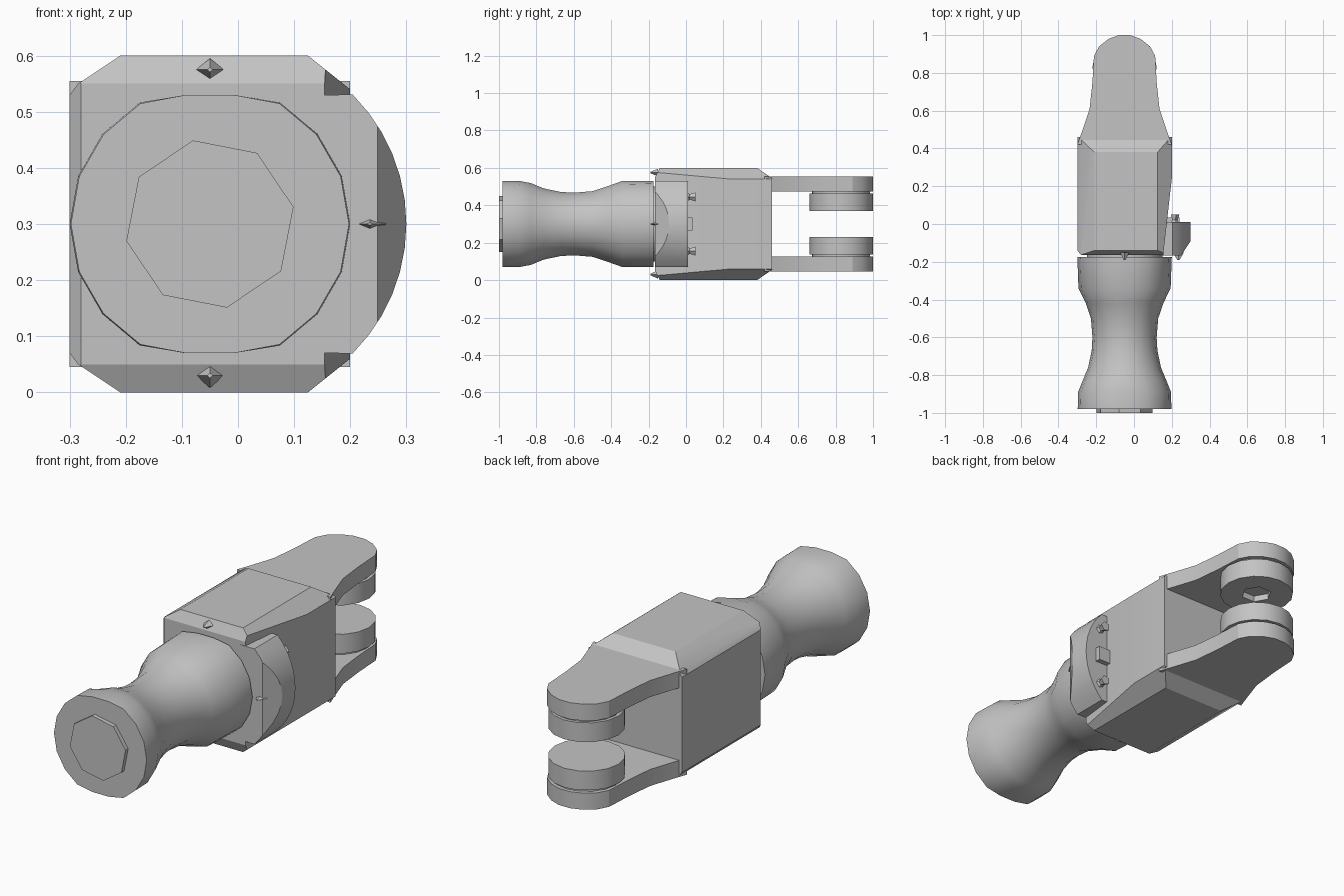
import bpy, bmesh, math
from mathutils import Vector

old = bpy.data.objects.get("Cube")
if old:
    bpy.data.objects.remove(old)

CX, CZ = -0.05, 0.3  # long axis of the model

grey = bpy.data.materials.new("plain_grey")
grey.use_nodes = True
grey.diffuse_color = (0.55, 0.55, 0.55, 1)
grey.node_tree.nodes["Principled BSDF"].inputs["Base Color"].default_value = (0.55, 0.55, 0.55, 1)


def finish(name, bm, smooth=None):
    bmesh.ops.recalc_face_normals(bm, faces=bm.faces[:])
    mesh = bpy.data.meshes.new(name)
    bm.to_mesh(mesh)
    bm.free()
    mesh.materials.append(grey)
    obj = bpy.data.objects.new(name, mesh)
    bpy.context.collection.objects.link(obj)
    if smooth:
        bpy.ops.object.select_all(action='DESELECT')
        obj.select_set(True)
        bpy.context.view_layer.objects.active = obj
        bpy.ops.object.shade_smooth_by_angle(angle=math.radians(smooth))
    return obj


def loft(sections):
    """Closed skin through equal-length rings of points."""
    bm = bmesh.new()
    rings = [[bm.verts.new(p) for p in s] for s in sections]
    n = len(rings[0])
    for a, b in zip(rings, rings[1:]):
        for i in range(n):
            j = (i + 1) % n
            bm.faces.new((a[i], a[j], b[j], b[i]))
    bm.faces.new(rings[0])
    bm.faces.new(rings[-1])
    return bm


def along_y(pts, y0, y1):
    return loft([[(x, y, z) for x, z in pts] for y in (y0, y1)])


def along_z(pts, z0, z1):
    return loft([[(x, y, z) for x, y in pts] for z in (z0, z1)])


def circle(n, r, cx, cy, start=0.0):
    return [(cx + r * math.cos(start + math.tau * i / n),
             cy + r * math.sin(start + math.tau * i / n)) for i in range(n)]


def cut(bm, co, no):
    """Slice away everything on the outer side of a plane and cap it."""
    bmesh.ops.bisect_plane(bm, geom=bm.verts[:] + bm.edges[:] + bm.faces[:],
                           plane_co=co, plane_no=Vector(no).normalized(), clear_outer=True)
    bmesh.ops.holes_fill(bm, edges=[e for e in bm.edges if e.is_boundary])


# Main block with chamfered corners
half = [(0.2, 0.54), (0.125, 0.6), (-0.21, 0.6), (-0.285, 0.55), (-0.3, 0.53)]
outline = half + [(x, 2 * CZ - z) for x, z in reversed(half)]
bm = along_y(outline, -0.165, 0.46)
cut(bm, (0.2, 0.24, 0), (0.4, -0.045, 0))       # tapered side
cut(bm, (-0.3, -0.14, 0), (-0.025, -0.02, 0))   # front side bevel
for s in (1, -1):
    cut(bm, (0, -0.14, CZ + s * 0.3), (0, -0.05, s * 0.025))
    cut(bm, (0, 0.38, CZ + s * 0.3), (0, 0.055, s * 0.08))
finish("main_block", bm, 20)

# Curved flange on the side
arc = [(-0.026 + 0.326 * math.cos(a), CZ + 0.326 * math.sin(a))
       for a in [math.radians(-45 + 7.5 * i) for i in range(13)]]
bm = along_y(arc + [(0.13, 0.53), (0.13, 0.07)], -0.167, 0.01)
cut(bm, (0.3, -0.09, 0), (0.075, -0.05, 0))
finish("side_flange", bm, 25)

# Small tab and studs behind the flange
finish("flange_tab", along_y([(0.17, 0.265), (0.24, 0.265), (0.24, 0.335), (0.17, 0.335)],
                             0.0, 0.035))
for label, z in (("upper", 0.445), ("lower", 0.155)):
    finish(label + "_flange_stud",
           loft([[(x, y, q) for x, q in circle(5, r, 0.215, z)]
                 for y, r in ((0.0, 0.03), (0.02, 0.015), (0.05, 0.025))]))

# Pointed index marks around the front of the block
for label, x, z, dx, dz in (("top", CX, 0.575, 0.025, 0.02), ("bottom", CX, 0.03, 0.025, 0.022),
                            ("side", 0.235, CZ, 0.03, 0.012)):
    diamond = [(x - dx, z), (x, z - dz), (x + dx, z), (x, z + dz)]
    finish(label + "_index_mark",
           loft([[(px, -0.15, pz) for px, pz in diamond],
                 [(x + (px - x) * 0.2, -0.19, z + (pz - z) * 0.2) for px, pz in diamond]]))

# Neck between block and handle
finish("neck", along_y(circle(16, 0.2, CX, CZ), -0.2, -0.14), 30)

# Waisted handle: round rings flattened above and below
profile = [(-0.98, 0.248), (-0.89, 0.246), (-0.83, 0.222), (-0.76, 0.193), (-0.67, 0.174),
           (-0.6, 0.17), (-0.5, 0.178), (-0.42, 0.205), (-0.34, 0.244), (-0.175, 0.25)]
rings = []
for y, r in profile:
    rings.append([(x, y, min(max(z, CZ - 0.23), CZ + 0.23))
                  for x, z in circle(18, r, CX, CZ)])
finish("handle", loft(rings), 35)
finish("handle_end_cap", along_y(circle(8, 0.152, CX, CZ, 0.2), -1.0, -0.97))

# Fork arms with round pads
side = [(0.25, 0.42), (0.225, 0.49), (0.185, 0.61), (0.17, 0.75), (0.162, 0.89),
        (0.135, 0.94), (0.085, 0.98), (0.03, 1.0)]
arm_outline = [(CX + x, y) for x, y in side] + [(CX - x, y) for x, y in reversed(side)]
pads = {}
for label, s in (("upper", 1), ("lower", -1)):
    finish(label + "_fork_arm", along_z(arm_outline, CZ + s * 0.175, CZ + s * 0.255), 25)
    finish(label + "_pad_washer", along_z(circle(16, 0.155, CX, 0.83), CZ + s * 0.15, CZ + s * 0.18), 30)
    pads[label] = finish(label + "_pad",
                         along_z(circle(16, 0.17, CX, 0.83), CZ + s * 0.07, CZ + s * 0.163), 30)

# Hexagonal socket in the upper pad
cutter = finish("socket_cutter", along_z(circle(6, 0.07, CX, 0.83), 0.35, 0.4))
cutter.hide_render = True
mod = pads["upper"].modifiers.new("socket", 'BOOLEAN')
mod.operation = 'DIFFERENCE'
mod.object = cutter
bpy.ops.object.select_all(action='DESELECT')
bpy.context.view_layer.objects.active = pads["upper"]
bpy.ops.object.modifier_apply(modifier=mod.name)
bpy.data.objects.remove(cutter)
